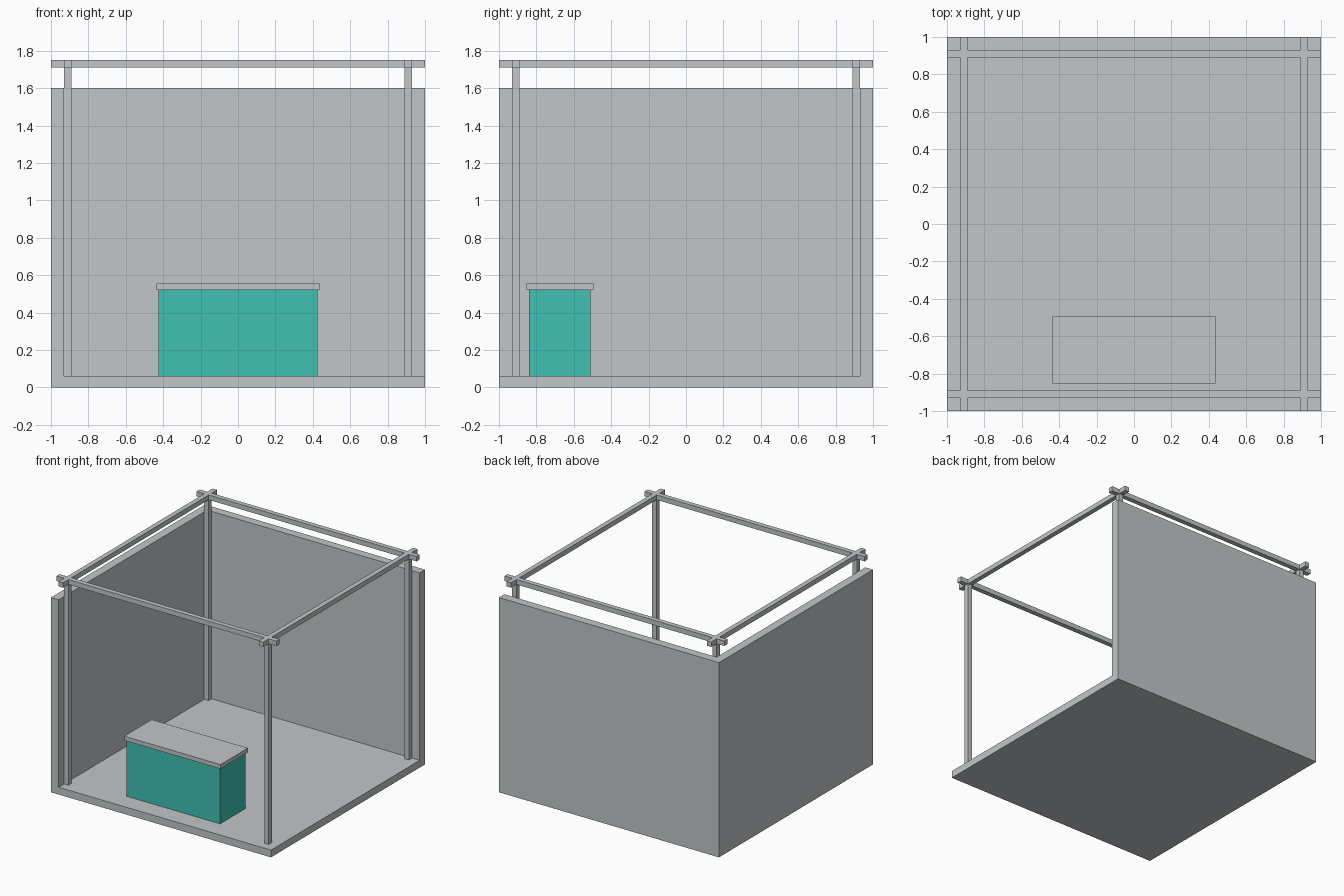
import bpy
from mathutils import Vector

if "Cube" in bpy.data.objects:
    bpy.data.objects.remove(bpy.data.objects["Cube"], do_unlink=True)


def make_material(name, colour):
    mat = bpy.data.materials.new(name)
    mat.use_nodes = True
    mat.diffuse_color = colour
    mat.node_tree.nodes["Principled BSDF"].inputs["Base Color"].default_value = colour
    return mat


def box(name, low, high, mat):
    """Box between two opposite corners."""
    low, high = Vector(low), Vector(high)
    bpy.ops.mesh.primitive_cube_add(size=1, location=(low + high) / 2)
    obj = bpy.context.object
    obj.name = obj.data.name = name
    obj.scale = high - low
    bpy.ops.object.transform_apply(location=True, rotation=False, scale=True)
    obj.data.materials.append(mat)
    return obj


def combine(target, other, operation):
    """Apply a boolean and discard the second solid."""
    mod = target.modifiers.new(operation.title(), 'BOOLEAN')
    mod.operation = operation
    mod.solver = 'EXACT'
    mod.object = other
    other.hide_render = True
    bpy.context.view_layer.objects.active = target
    bpy.ops.object.modifier_apply(modifier=mod.name)
    bpy.data.objects.remove(other, do_unlink=True)


grey = make_material("light grey", (0.54, 0.565, 0.58, 1))
teal = make_material("teal", (0.053, 0.533, 0.456, 1))

HALF = 1.0
WALL = 0.07
FLOOR = 0.06
WALL_TOP = 1.6
FRAME_TOP = 1.75
BAR = 0.04
OFFSET = HALF - WALL - BAR / 2   # centre line of posts and beams

# Floor with back and side wall: a block hollowed out towards the open corner
shell = box("floor_and_walls", (-HALF, -HALF, 0), (HALF, HALF, WALL_TOP), grey)
room = box("room_cutter", (WALL - HALF, -2, FLOOR), (2, HALF - WALL, 2), grey)
combine(shell, room, 'DIFFERENCE')

# Open frame: overlapping beams and four corner posts fused together
r = BAR / 2
bars = []
for side in (-OFFSET, OFFSET):
    bars.append(box("beam", (-HALF, side - r, FRAME_TOP - BAR),
                    (HALF, side + r, FRAME_TOP), grey))
    bars.append(box("beam", (side - r, -HALF, FRAME_TOP - BAR),
                    (side + r, HALF, FRAME_TOP), grey))
    for y in (-OFFSET, OFFSET):
        bars.append(box("post", (side - r, y - r, FLOOR),
                        (side + r, y + r, FRAME_TOP), grey))
frame = bars[0]
for bar in bars[1:]:
    combine(frame, bar, 'UNION')
frame.name = frame.data.name = "post_and_beam_frame"

# Counter
box("counter_body", (-0.425, -0.84, 0), (0.425, -0.51, 0.52), teal)
box("counter_top", (-0.437, -0.852, 0.52), (0.437, -0.495, 0.555), grey)
